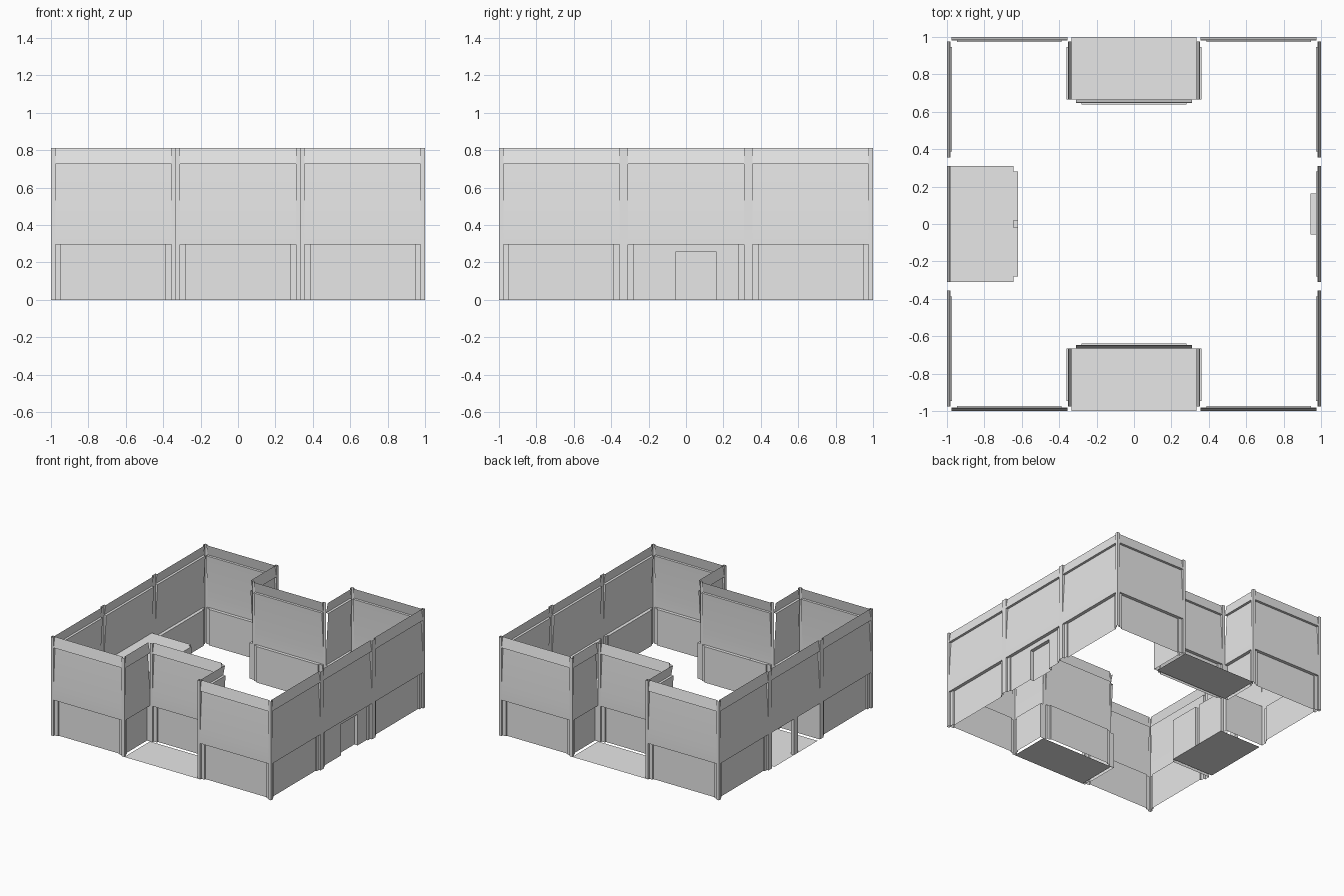
import bpy, bmesh
from math import radians
from mathutils import Matrix

if "Cube" in bpy.data.objects:
    bpy.data.objects.remove(bpy.data.objects["Cube"])

grey = bpy.data.materials.new("plain_grey")
grey.use_nodes = True
grey.diffuse_color = (0.8, 0.8, 0.8, 1)
grey.node_tree.nodes["Principled BSDF"].inputs["Base Color"].default_value = (0.8, 0.8, 0.8, 1)

THIRD = 1 / 3       # half the bay pitch
OUTER = 0.31        # half width of a bay between its posts
INNER = 0.28        # half width of the deeper panel
LEDGE = 0.295       # top of the lower panel
CORNICE = 0.725
TOP = 0.81
# Upper wall section as (depth inward, height)
SECTION = [(0, LEDGE), (0, 0.4), (0.02, CORNICE), (0, CORNICE), (0.016, TOP)]


def face(bm, *points):
    return bm.faces.new([bm.verts.new(p) for p in points])


def upright(bm, a, b, depth, low, high):
    """Vertical rectangle facing outward."""
    if b - a > 1e-4 and high - low > 1e-4:
        face(bm, (a, depth, low), (b, depth, low), (b, depth, high), (a, depth, high))


def niche(bm, a, b, high, front, back, holes=()):
    """Open-fronted recess standing on the ground, with openings in its back."""
    face(bm, (a, front, 0), (a, back, 0), (a, back, high), (a, front, high))
    face(bm, (b, back, 0), (b, front, 0), (b, front, high), (b, back, high))
    face(bm, (a, front, high), (a, back, high), (b, back, high), (b, front, high))
    u = a
    for h0, h1, top in holes:
        upright(bm, u, h0, back, 0, high)
        upright(bm, h0, h1, back, top, high)
        u = h1
    upright(bm, u, b, back, 0, high)


def finish(bm, name, place):
    mesh = bpy.data.meshes.new(name)
    bm.to_mesh(mesh)
    bm.free()
    obj = bpy.data.objects.new(name, mesh)
    bpy.context.collection.objects.link(obj)
    mesh.materials.append(grey)
    obj.matrix_world = place
    bpy.ops.object.select_all(action="DESELECT")
    obj.select_set(True)
    bpy.context.view_layer.objects.active = obj
    bpy.ops.object.shade_smooth_by_angle(angle=radians(30))
    return obj


def bay(name, place, left=True, right=True, kind="panel"):
    """Wall bay: posts, sloped upper wall with cornice, recessed lower part."""
    bm = bmesh.new()
    a, b = (-OUTER if left else 0), (OUTER if right else 0)
    c, d = (-INNER if left else 0), (INNER if right else 0)
    # Corner posts
    if left:
        upright(bm, -THIRD, a, 0, 0, TOP)
    if right:
        upright(bm, b, THIRD, 0, 0, TOP)
    # Upper wall sheet
    rows = [(bm.verts.new((a, y, z)), bm.verts.new((b, y, z))) for y, z in SECTION]
    for (p, q), (r, s) in zip(rows, rows[1:]):
        bm.faces.new((p, q, s, r))
    # Small returns where the sheet leans back from the posts
    for u, present in ((a, left), (b, right)):
        if present:
            face(bm, (u, 0, 0.4), (u, 0.02, CORNICE), (u, 0, CORNICE))
            face(bm, (u, 0, CORNICE), (u, 0.016, TOP), (u, 0, TOP))
    # Lower part
    if kind == "alcove":
        high = 0.34
        doors = [(c, -0.02, high), (0.02, d, high)]
        niche(bm, a, b, high, 0, 0.355, doors)
        for h0, h1, top in doors:
            niche(bm, h0, h1, top, 0.355, 0.38)
    else:
        door = [(-0.055, 0.163, 0.255)] if kind == "door" else []
        niche(bm, a, b, LEDGE, 0, 0.015, [(c, d, LEDGE)])
        niche(bm, c, d, LEDGE, 0.015, 0.027, door)
        for h0, h1, top in door:
            niche(bm, h0, h1, top, 0.027, 0.057)
    return finish(bm, name, place)


def spot(x, y, turn):
    return Matrix.Translation((x, y, 0)) @ Matrix.Rotation(radians(turn), 4, "Z")


def slab(name, x0, x1, y0, y1, z0=0.0, z1=0.0):
    """Floor sheet, or a solid block when it has height."""
    bm = bmesh.new()
    ring = face(bm, (x0, y0, z0), (x1, y0, z0), (x1, y1, z0), (x0, y1, z0))
    if z1 > z0:
        extra = bmesh.ops.extrude_face_region(bm, geom=[ring])["geom"]
        for v in extra:
            if isinstance(v, bmesh.types.BMVert):
                v.co.z = z1
        bmesh.ops.recalc_face_normals(bm, faces=bm.faces)
    return finish(bm, name, Matrix())


# Front and back: two outer bays with a set-back bay and its side walls between
for side, turn in (("front", 0), ("back", 180)):
    base = Matrix.Rotation(radians(turn), 4, "Z")
    for n, x in (("a", -2 * THIRD), ("b", 2 * THIRD)):
        bay(f"{side}_wall_{n}", base @ spot(x, -1, 0))
    bay(f"{side}_recess_wall", base @ spot(0, -2 * THIRD, 0))
    bay(f"{side}_recess_side_a", base @ spot(-THIRD, -2 * THIRD, 90), right=False)
    bay(f"{side}_recess_side_b", base @ spot(THIRD, -2 * THIRD, -90), left=False)
    s = -1 if side == "front" else 1
    lo, hi = sorted((s * 1.0, s * 2 * THIRD))
    slab(f"{side}_recess_floor", -THIRD, THIRD, lo, hi)

# Long flat sides: a doorway on the left, a deep alcove on the right
for side, x, turn, kind in (("left", 1, 90, "door"), ("right", -1, -90, "alcove")):
    for n, y in (("front", -2 * THIRD), ("back", 2 * THIRD)):
        bay(f"{side}_wall_{n}", spot(x, y, turn))
    bay(f"{side}_wall_{kind}", spot(x, 0, turn), kind=kind)

# Alcove floor and the slim pillar in its mouth
slab("alcove_floor", -1, -0.62, -INNER, INNER)
slab("alcove_pillar", -1, -0.97, -0.025, 0.025, 0, 0.34)
